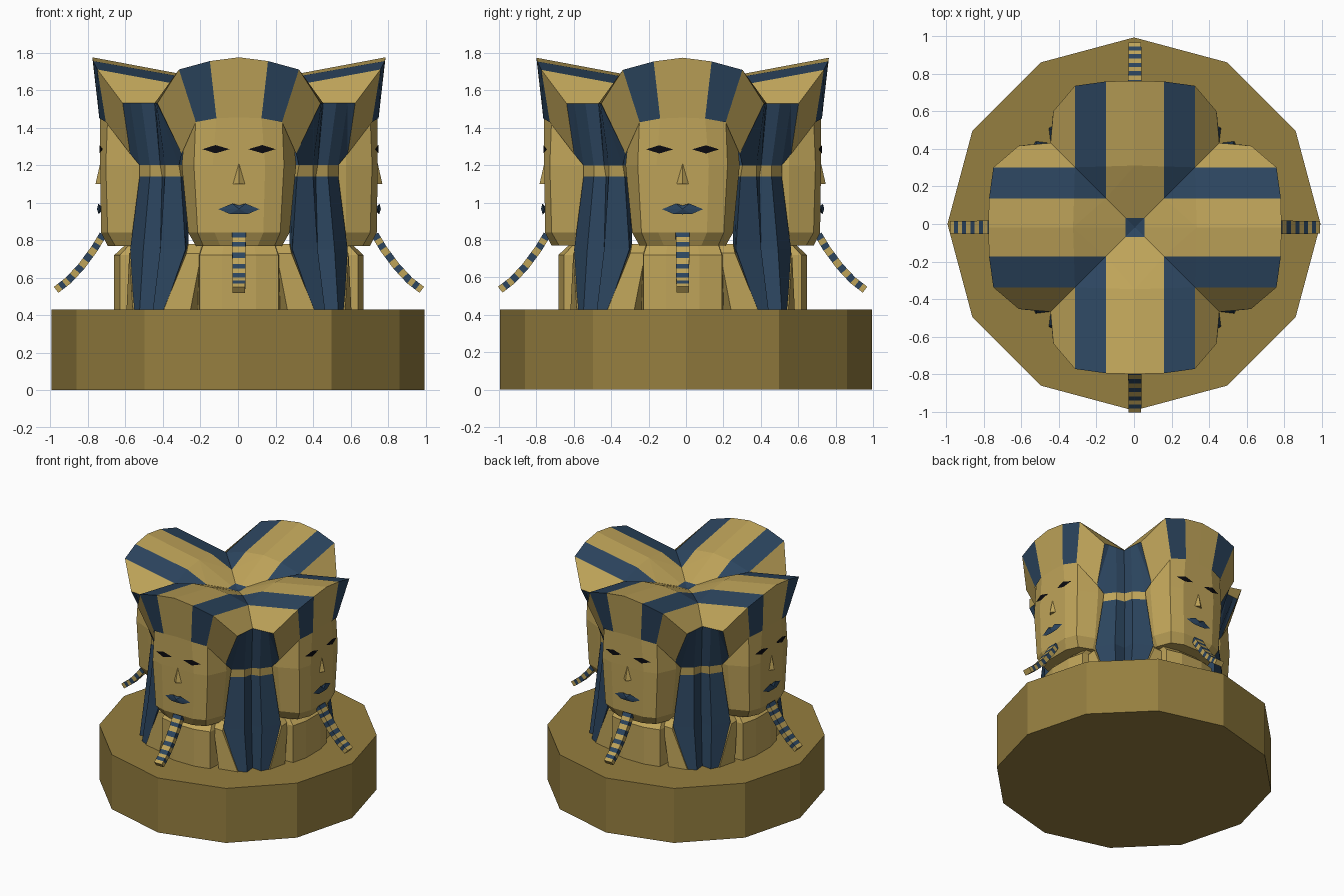
import bpy, bmesh, math
from mathutils import Matrix, Vector

if "Cube" in bpy.data.objects:
    bpy.data.objects.remove(bpy.data.objects["Cube"])


def material(name, rgb):
    m = bpy.data.materials.new(name)
    m.diffuse_color = (*rgb, 1)
    m.use_nodes = True
    m.node_tree.nodes["Principled BSDF"].inputs["Base Color"].default_value = m.diffuse_color
    return m


GOLD = material("gold", (0.52, 0.37, 0.10))
BLUE = material("blue", (0.025, 0.06, 0.115))
BRONZE = material("bronze", (0.30, 0.21, 0.05))
BLACK = material("black", (0.003, 0.003, 0.005))
MATS = [GOLD, BLUE, BRONZE, BLACK]


def part(name, patches, mirror=False):
    """Each patch is (verts, [(face, material index)]); repeat on all four sides."""
    bm = bmesh.new()
    for turn in range(4):
        rot = Matrix.Rotation(turn * math.pi / 2, 3, 'Z')
        for sx in ((1, -1) if mirror else (1,)):
            for verts, faces in patches:
                vs = [bm.verts.new(rot @ Vector((sx * x, y, z))) for x, y, z in verts]
                for f, m in faces:
                    bm.faces.new([vs[i] for i in f]).material_index = m
    bmesh.ops.remove_doubles(bm, verts=bm.verts, dist=0.0005)
    bmesh.ops.recalc_face_normals(bm, faces=bm.faces)
    me = bpy.data.meshes.new(name)
    bm.to_mesh(me)
    bm.free()
    for m in MATS:
        me.materials.append(m)
    ob = bpy.data.objects.new(name, me)
    ob.location = (0.005, -0.018, 0)  # heads sit slightly forward on the base
    bpy.context.collection.objects.link(ob)
    return ob


def loft(rows, color, closed=True):
    """Skin rows of equal length; color(row, column) gives the material index."""
    n = len(rows[0])
    faces = []
    for r in range(len(rows) - 1):
        for c in range(n if closed else n - 1):
            d = (c + 1) % n
            faces.append(((r * n + c, r * n + d, (r + 1) * n + d, (r + 1) * n + c), color(r, c)))
    if closed:
        last = (len(rows) - 1) * n
        faces.append((tuple(range(n)), color(0, 0)))
        faces.append((tuple(range(last, last + n)), color(len(rows) - 2, 0)))
    return [v for row in rows for v in row], faces


def level(z, half):
    """Full symmetric section from its right half."""
    return [(x, y, z) for x, y in half] + [(-x, y, z) for x, y in reversed(half)]


gold = lambda r, c: 0

# twelve-sided base
bpy.ops.mesh.primitive_cylinder_add(vertices=12, radius=0.995, depth=0.43, location=(0, 0, 0.215))
base = bpy.context.object
base.name = "base"
base.data.materials.append(BRONZE)

# faces and necks
part("face", [loft([
    level(0.77, [(0.10, -0.70), (0.19, -0.66), (0.23, -0.56), (0.23, -0.30)]),
    level(0.84, [(0.13, -0.735), (0.22, -0.70), (0.27, -0.57), (0.27, -0.30)]),
    level(1.20, [(0.14, -0.74), (0.24, -0.71), (0.305, -0.57), (0.305, -0.30)]),
    level(1.46, [(0.12, -0.74), (0.23, -0.70), (0.28, -0.57), (0.28, -0.30)])], gold)])
part("neck", [loft([
    level(0.42, [(0.09, -0.665), (0.21, -0.635), (0.23, -0.30)]),
    level(0.72, [(0.09, -0.665), (0.21, -0.635), (0.23, -0.30)]),
    level(0.78, [(0.08, -0.60), (0.19, -0.58), (0.20, -0.30)])], gold)])

# striped headdress: flared brow band, then top running back to the centre
inner = [(0, -0.745, 1.455), (0.12, -0.745, 1.45), (0.23, -0.71, 1.43), (0.305, -0.58, 1.26)]
outer = [(0, -0.782, 1.775), (0.155, -0.778, 1.755), (0.32, -0.755, 1.71), (0.435, -0.62, 1.53)]
ridge = [(0, -0.33, 1.69), (0.155, -0.325, 1.675), (0.32, -0.32, 1.63), (0.45, -0.45, 1.53)]
stripes = loft([inner, outer, ridge], lambda r, c: (0, 1, 0)[c], closed=False)
back = ([ridge[0], ridge[1], ridge[2], (0.155, -0.155, 1.60), (0.05, -0.05, 1.56),
         (0, -0.05, 1.56), (0, 0, 1.54)],
        [((0, 1, 3), 0), ((0, 3, 4, 5), 0), ((1, 2, 3), 1), ((5, 4, 6), 1)])
part("headdress", [stripes, back], mirror=True)

# hanging side cloths, two meeting in a groove on each diagonal, with a gold band
edge = [(0.44, -0.58, 1.53), (0.32, -0.53, 1.20), (0.31, -0.53, 1.14),
        (0.285, -0.58, 0.75), (0.40, -0.56, 0.42)]
groove = [0.45, 0.42, 0.41, 0.42, 0.45]
middle = [(0.445, -0.52), (0.395, -0.475), (0.395, -0.475), (0.42, -0.51), (0.46, -0.53)]
rows = []
for e, g, m in zip(edge, groove, middle):
    z = e[2]
    rows.append([e, (*m, z), (g, -g, z), (0.27, -0.27, z), (0.27, -0.45, z)])
join = ([outer[3], inner[3], edge[1], edge[0]], [((0, 1, 3), 1), ((1, 2, 3), 1)])
part("side_cloth", [loft(rows, lambda r, c: 0 if r == 1 else 1), join], mirror=True)

# shoulders between neck and cloth
part("shoulder", [loft([
    [(x, y, 0.42) for x, y in ((0.26, -0.60), (0.405, -0.565), (0.38, -0.40), (0.20, -0.40))],
    [(x, y, 0.73) for x, y in ((0.20, -0.58), (0.28, -0.585), (0.30, -0.40), (0.18, -0.40))],
    [(x, y, 0.78) for x, y in ((0.19, -0.53), (0.27, -0.53), (0.28, -0.40), (0.18, -0.40))]],
    gold)], mirror=True)

# curved striped beards
path = [Vector(p) for p in ((-0.725, 0.83), (-0.77, 0.755), (-0.84, 0.66), (-0.91, 0.585), (-0.975, 0.535))]
spots = []
for a, b in zip(path, path[1:]):
    spots += [a.lerp(b, k / 3) for k in range(3)]
spots.append(path[-1])
beard = []
for i, p in enumerate(spots):
    t = (spots[min(i + 1, len(spots) - 1)] - spots[max(i - 1, 0)]).normalized()
    n = Vector((-t.y, t.x)) * 0.02
    w = 0.037 - 0.004 * i / len(spots)
    f, b = p + n, p - n
    beard.append([(-w, f.x, f.y), (w, f.x, f.y), (w, b.x, b.y), (-w, b.x, b.y)])
part("beard", [loft(beard, lambda r, c: (r + 1) % 2)])

# noses, eyes and lips
part("nose", [([(0, -0.74, 1.21), (-0.036, -0.735, 1.10), (0.036, -0.735, 1.10), (0, -0.765, 1.10)],
               [((0, 1, 3), 0), ((0, 3, 2), 0), ((1, 2, 3), 0)])])
part("eye", [([(0.05, -0.743, 1.285), (0.125, -0.744, 1.307), (0.195, -0.730, 1.285),
               (0.125, -0.744, 1.263), (0.12, -0.72, 1.285)],
              [((0, 1, 3), 3), ((1, 2, 3), 3), ((0, 4, 1), 3), ((1, 4, 2), 3),
               ((2, 4, 3), 3), ((3, 4, 0), 3)])], mirror=True)
part("lips", [([(0, -0.745, 0.985), (0.035, -0.75, 0.995), (0.11, -0.74, 0.965), (0.05, -0.748, 0.94),
                (0, -0.748, 0.938), (0, -0.757, 0.966), (0, -0.72, 0.966)],
               [((0, 1, 5), 1), ((1, 2, 5), 1), ((2, 3, 5), 1), ((3, 4, 5), 1),
                ((0, 6, 1), 1), ((1, 6, 2), 1), ((2, 6, 3), 1), ((3, 6, 4), 1)])], mirror=True)
